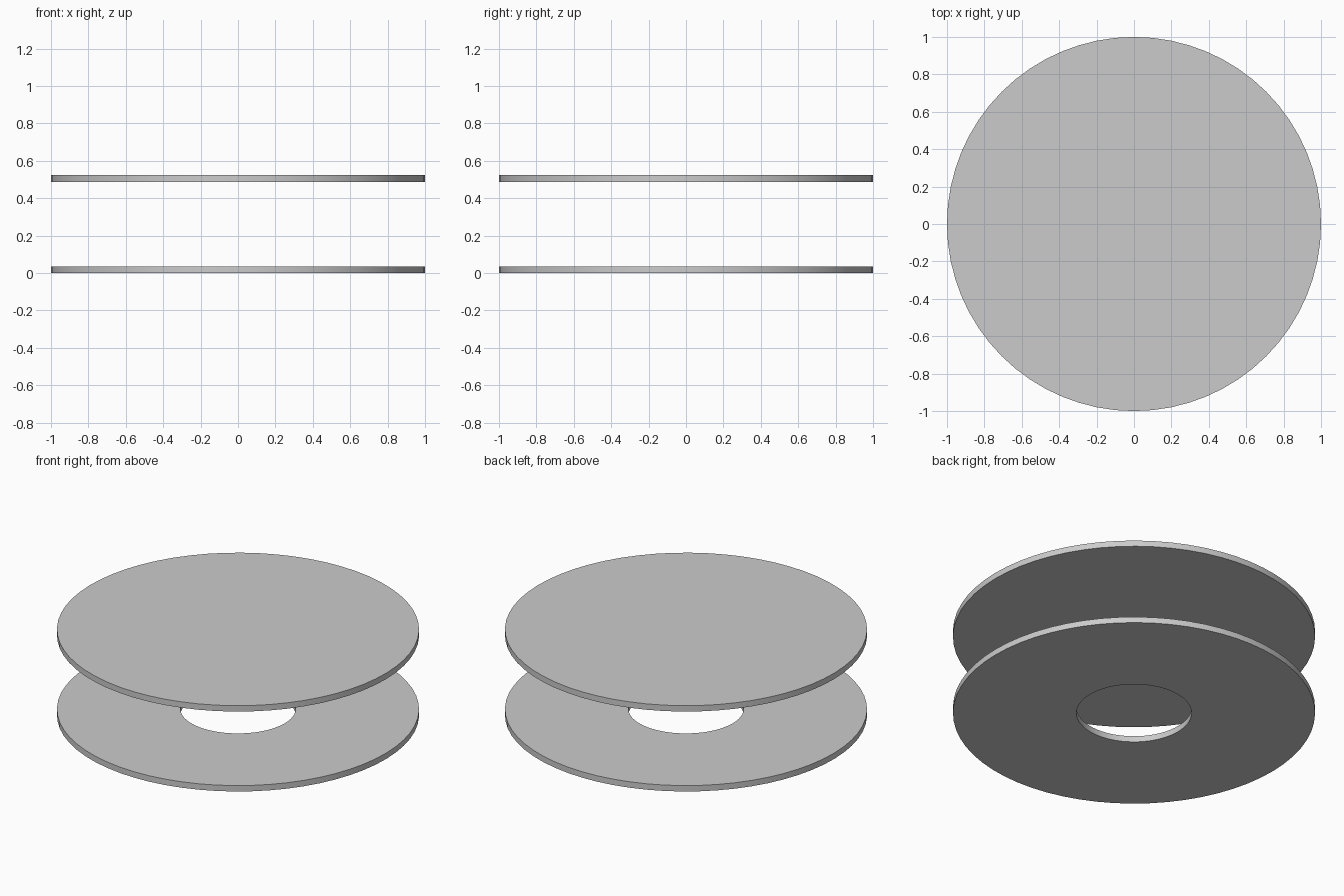
import bpy, bmesh, math

if "Cube" in bpy.data.objects:
    bpy.data.objects.remove(bpy.data.objects["Cube"])

SEGMENTS = 64
THICK = 0.036


def plate(name, z, hole=0.0):
    """Round plate standing on height z, with an optional centre hole."""
    bm = bmesh.new()
    # Cross-section from the underside to the top, spun around z
    profile = [(hole, 0), (1, 0), (1, THICK), (hole, THICK)]
    verts = [bm.verts.new((r, 0, h)) for r, h in profile]
    edges = [bm.edges.new(pair) for pair in zip(verts, verts[1:])]
    if hole:
        edges.append(bm.edges.new((verts[-1], verts[0])))
    bmesh.ops.spin(bm, geom=verts + edges, axis=(0, 0, 1), cent=(0, 0, 0),
                   angle=math.tau, steps=SEGMENTS, use_merge=True)
    bmesh.ops.remove_doubles(bm, verts=bm.verts, dist=1e-5)
    bmesh.ops.recalc_face_normals(bm, faces=bm.faces)
    mesh = bpy.data.meshes.new(name)
    bm.to_mesh(mesh)
    bm.free()
    obj = bpy.data.objects.new(name, mesh)
    obj.location.z = z
    bpy.context.collection.objects.link(obj)
    bpy.ops.object.select_all(action='DESELECT')
    obj.select_set(True)
    bpy.context.view_layer.objects.active = obj
    bpy.ops.object.shade_smooth_by_angle(angle=math.radians(30))


# Lower ring plate with the round opening
plate("lower_ring", 0, hole=0.318)
# Solid upper plate
plate("upper_disc", 0.487)
